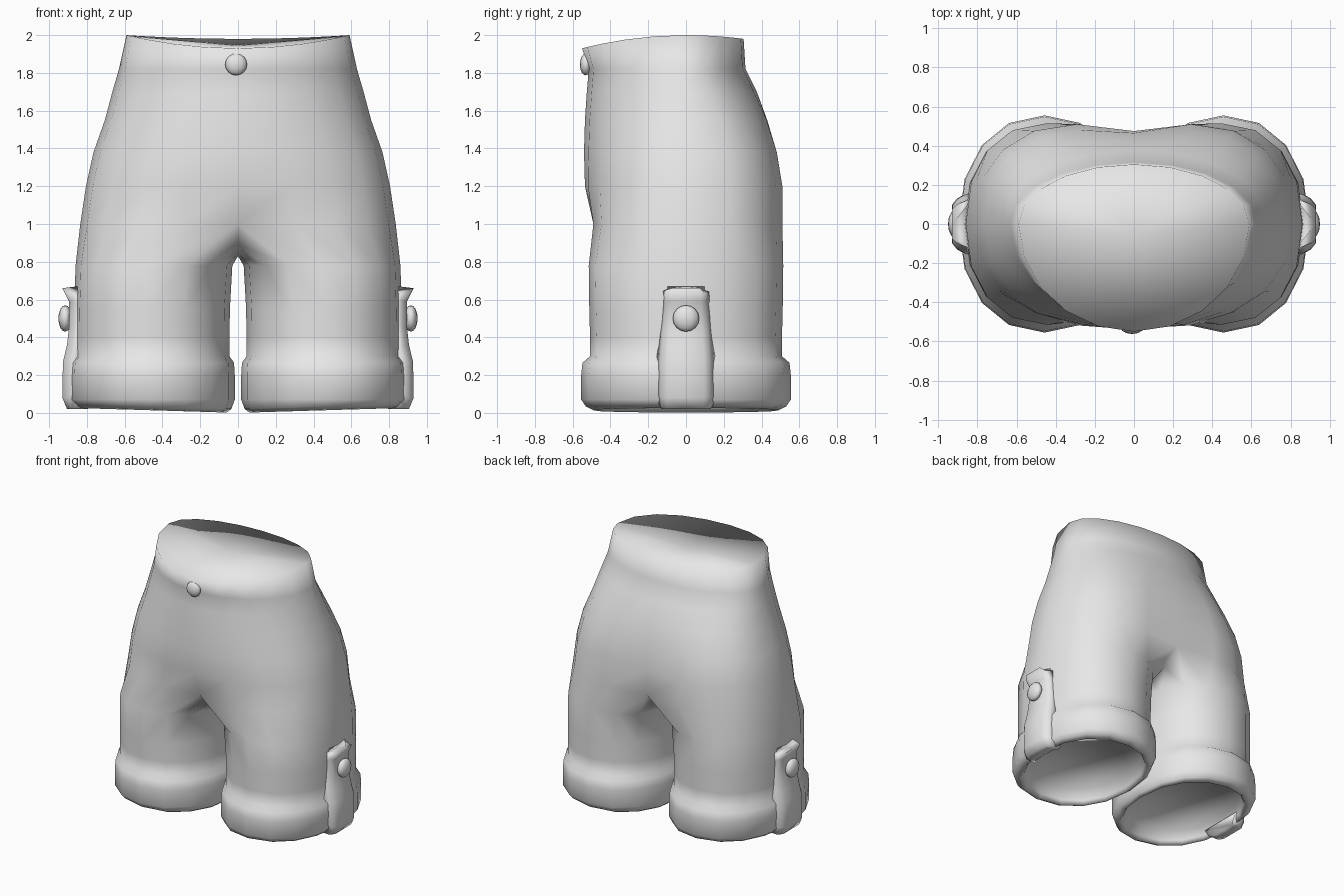
import bpy, bmesh, math
from mathutils import Vector

cube = bpy.data.objects.get("Cube")
if cube:
    bpy.data.objects.remove(cube)

# One plain grey cloth colour
cloth = bpy.data.materials.new("grey cloth")
cloth.use_nodes = True
GREY = (0.8, 0.8, 0.8, 1)
cloth.diffuse_color = GREY
cloth.node_tree.nodes["Principled BSDF"].inputs["Base Color"].default_value = GREY


def finish(bm, name):
    """Turn a bmesh into a smooth shaded object."""
    bmesh.ops.recalc_face_normals(bm, faces=bm.faces)
    for f in bm.faces:
        f.smooth = True
    mesh = bpy.data.meshes.new(name)
    bm.to_mesh(mesh)
    bm.free()
    obj = bpy.data.objects.new(name, mesh)
    bpy.context.collection.objects.link(obj)
    mesh.materials.append(cloth)


def spow(v, e):
    return math.copysign(abs(v) ** e, v)


def bridge(bm, a, b):
    n = len(a)
    for i in range(n):
        j = (i + 1) % n
        bm.faces.new((a[i], a[j], b[j], b[i]))


HALF = 11      # points from front centre round one side to back centre
bm = bmesh.new()

# Hip rings: height, half width, front depth, back depth,
# centre groove at front and back, squareness power at front and back
hips = [(1.00, .835, .530, .555, .06, .08, .80, .72),
        (1.20, .805, .545, .555, .01, .08, .84, .72),
        (1.38, .765, .540, .515, 0, .05, .90, .74),
        (1.55, .705, .535, .450, 0, .02, .95, .79),
        (1.70, .665, .525, .375, 0, 0, 1, .88),
        (1.82, .630, .515, .315, 0, 0, 1, .97),
        (1.98, .590, .550, .305, 0, 0, 1, 1)]


def half_ring(z, w, front, back, front_groove, back_groove, front_e, back_e, side):
    pts = []
    for k in range(HALF):
        t = math.pi * k / (HALF - 1)
        c, s = math.cos(t), math.sin(t)
        depth, groove, e = (front, front_groove, front_e) if c > 0 else (back, back_groove, back_e)
        y = spow(-c, e) * depth
        y -= math.copysign(groove * max(0, 1 - s / .45), y)
        if z == hips[-1][0]:           # the waist dips at the front
            height = 2.0 - (.07 if c > 0 else .02) * c ** 2
        else:
            height = z
        pts.append(Vector((side * w * spow(s, .5 + e / 2), y, height)))
    return pts


rings = []
for h in hips:
    points = half_ring(*h, 1) + half_ring(*h, -1)[-2:0:-1]
    rings.append([bm.verts.new(p) for p in points])
for a, b in zip(rings, rings[1:]):
    bridge(bm, a, b)

# Closed waist, slightly saddle shaped
rim = rings[-1]
middle = bm.verts.new((0, -.05, 1.945))
for i, v in enumerate(rim):
    bm.faces.new((v, rim[(i + 1) % len(rim)], middle))

# Crotch strip shared by both legs, from back to front
crotch = [bm.verts.new((0, y, z)) for y, z in
          ((.34, .89), (.17, .845), (0, .83), (-.17, .845), (-.34, .89))]

# Leg rings: height, centre x, half width, half depth, squareness power;
# the last ones turn up inside the cuff
legs = [(.78, .445, .415, .515, .90), (.55, .455, .412, .512, .92), (.40, .457, .412, .508, .92),
        (.30, .457, .412, .508, .92),
        (.265, .457, .436, .548, .92), (.20, .457, .440, .555, .92), (.07, .457, .440, .555, .92),
        (.02, .455, .420, .53, .92), (.0, .455, .395, .49, .92), (.03, .455, .375, .465, .92),
        (.12, .455, .360, .450, .92)]

for side in (1, -1):
    base = rings[0]
    previous = [base[(side * k) % len(base)] for k in range(HALF)] + crotch
    for z, cx, rx, ry, e in legs:
        ring = []
        for k in range(16):
            a = math.radians(-112.5 + 22.5 * k)
            x = cx + rx * spow(math.cos(a), e)
            lift = .03 * x if z < .04 else 0        # hem rises toward the outside
            ring.append(bm.verts.new((side * x, ry * spow(math.sin(a), e), z + lift)))
        bridge(bm, previous, ring)
        previous = ring
    bm.faces.new(previous)
finish(bm, "shorts")

# Side tabs that hold the rolled cuffs: (x, z) outlines swept across y,
# wider where they meet the leg
OUTER = [(.93, .66), (.895, .59), (.895, .45), (.905, .36), (.927, .27), (.93, .08), (.905, .02), (.82, .02)]
INNER = [(.85, .67), (.85, .57), (.85, .45), (.85, .36), (.86, .27), (.86, .12), (.86, .10), (.82, .08)]
ACROSS = [(-1, .025), (-.75, 0), (0, 0), (.75, 0), (1, .025)]

for side, label in ((1, "left"), (-1, "right")):
    bm = bmesh.new()
    loops = []
    for (xo, zo), (xi, zi) in zip(OUTER, INNER):
        width = .13 - .03 * max(0, (zo - .25) / .41)
        front, back = [[bm.verts.new((side * (x - inset), f * width * spread, z - (inset if z > .6 else 0)))
                        for f, inset in ACROSS] for x, z, spread in ((xo, zo, 1), (xi, zi, 1.3))]
        loops.append(front + back[::-1])
    for a, b in zip(loops, loops[1:]):
        bridge(bm, a, b)
    bm.faces.new(loops[0])
    bm.faces.new(loops[-1])
    finish(bm, label + "_cuff_tab")


def button(name, location, scale):
    bm = bmesh.new()
    bmesh.ops.create_uvsphere(bm, u_segments=12, v_segments=8, radius=1)
    for v in bm.verts:
        v.co = Vector(v.co[i] * scale[i] + location[i] for i in range(3))
    finish(bm, name)


# Buttons
button("waist_button", (-.01, -.53, 1.845), (.058, .032, .058))
button("left_tab_button", (.915, 0, .5), (.036, .07, .07))
button("right_tab_button", (-.915, 0, .5), (.036, .07, .07))
